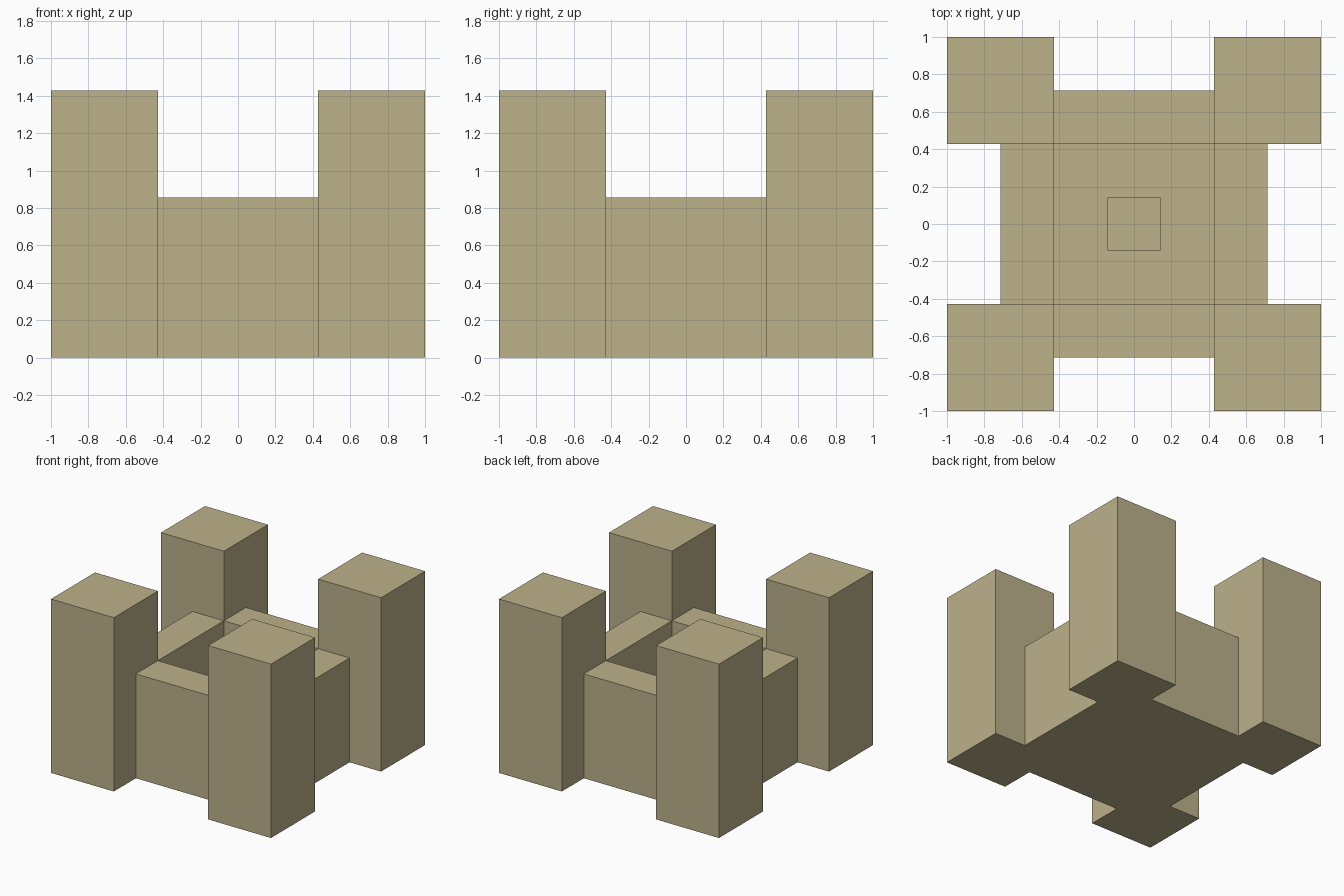
import bpy
import bmesh
from mathutils import Matrix, Vector

cube = bpy.data.objects.get("Cube")
if cube:
    bpy.data.objects.remove(cube, do_unlink=True)

U = 2 / 7  # one block of the seven-block-wide plan

# Sandstone material
stone = bpy.data.materials.new("sandstone")
stone.use_nodes = True
colour = (0.51, 0.445, 0.26, 1)
stone.diffuse_color = colour
stone.node_tree.nodes["Principled BSDF"].inputs["Base Color"].default_value = colour


def block(name, centre, size):
    """Box given in block units, with centre z measured at its base."""
    x, y, z = centre
    place = Matrix.Translation(Vector((x, y, z + size[2] / 2)) * U)
    bm = bmesh.new()
    bmesh.ops.create_cube(bm, size=U, matrix=place @ Matrix.Diagonal((*size, 1)))
    mesh = bpy.data.meshes.new(name)
    bm.to_mesh(mesh)
    bm.free()
    mesh.materials.append(stone)
    obj = bpy.data.objects.new(name, mesh)
    bpy.context.collection.objects.link(obj)
    return obj


# Corner towers
for side, sx in (("right", -1), ("left", 1)):
    for end, sy in (("front", -1), ("back", 1)):
        block(f"{end}_{side}_tower", (2.5 * sx, 2.5 * sy, 0), (2, 2, 5))

# Curtain walls between the towers
for name, s in (("front", -1), ("back", 1)):
    block(f"{name}_wall", (0, 2 * s, 0), (3, 1, 3))
for name, s in (("right", -1), ("left", 1)):
    block(f"{name}_wall", (2 * s, 0, 0), (1, 3, 3))

# Sunken courtyard with a central block
block("courtyard_floor", (0, 0, 0), (3, 3, 1))
block("courtyard_block", (0, 0, 1), (1, 1, 1))
